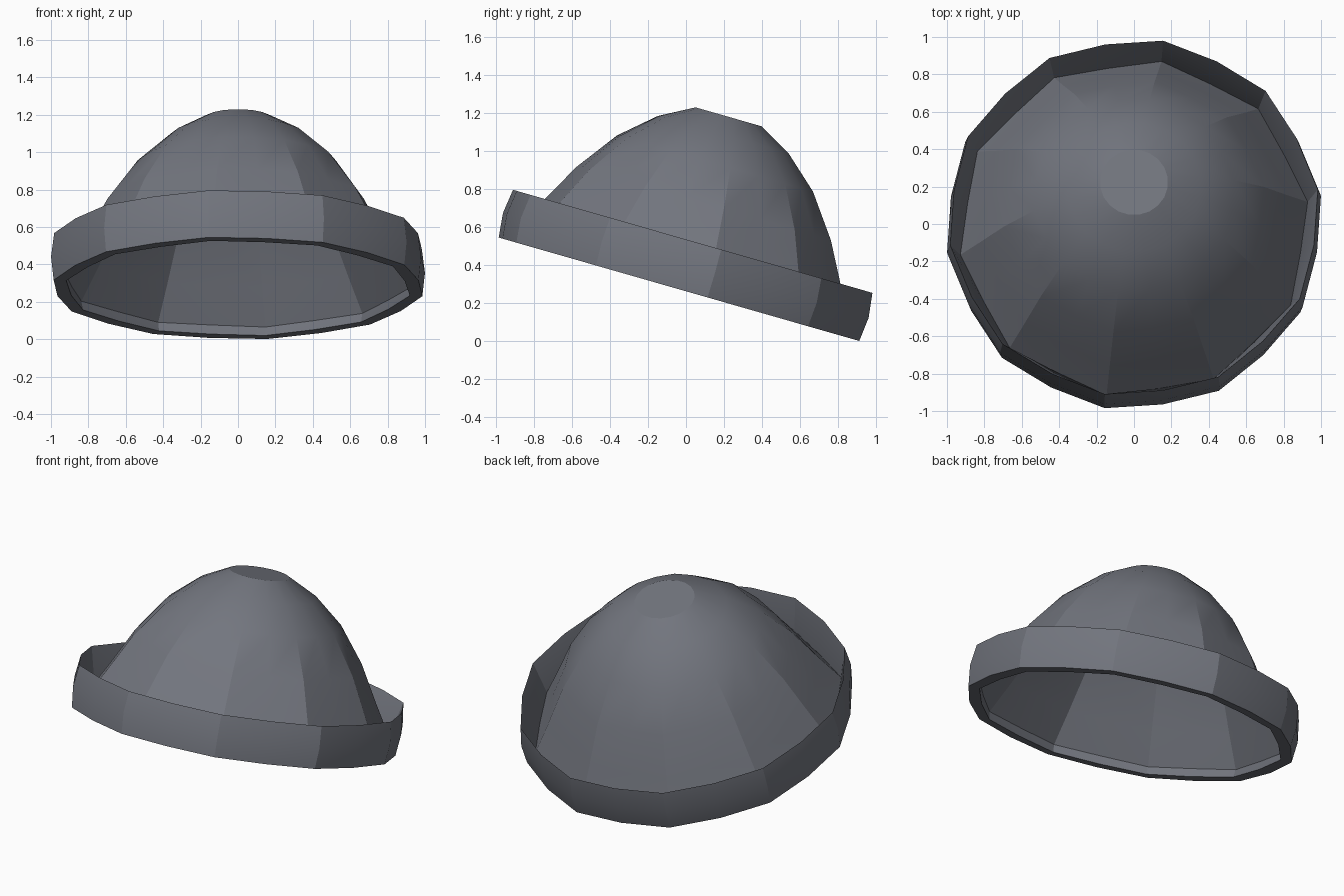
import bpy
import bmesh
from math import cos, sin, radians

cube = bpy.data.objects.get("Cube")
if cube:
    bpy.data.objects.remove(cube, do_unlink=True)

PANELS = 10          # each panel has one softly bowed centre line
TILT = radians(-16)  # the hat leans back, front edge raised

wool = bpy.data.materials.new("slate_grey_wool")
wool.use_nodes = True
grey = (0.17, 0.18, 0.21, 1)
wool.diffuse_color = grey
bsdf = next(n for n in wool.node_tree.nodes if n.type == 'BSDF_PRINCIPLED')
bsdf.inputs["Base Color"].default_value = grey
bsdf.inputs["Roughness"].default_value = 0.8


def add_ring(bm, radius, height, bow):
    """Ring with full radius at panel corners and radius * bow at panel centres."""
    verts = []
    for i in range(PANELS * 2):
        a = radians(9) + radians(180) * i / PANELS
        r = radius * (bow if i % 2 else 1)
        verts.append(bm.verts.new((r * cos(a), r * sin(a), height)))
    return verts


def bridge(bm, low, high):
    n = len(low)
    for i in range(n):
        j = (i + 1) % n
        bm.faces.new((low[i], low[j], high[j], high[i]))


def make_part(name, profile, closed):
    bm = bmesh.new()
    rings = [add_ring(bm, *p) for p in profile]
    for low, high in zip(rings, rings[1:]):
        bridge(bm, low, high)
    if closed:
        bridge(bm, rings[-1], rings[0])
    else:
        bm.faces.new(rings[-1])
    mesh = bpy.data.meshes.new(name)
    bm.to_mesh(mesh)
    bm.free()
    mesh.materials.append(wool)
    ob = bpy.data.objects.new(name, mesh)
    bpy.context.collection.objects.link(ob)
    ob.location = (0, -0.037, 0.273)
    ob.rotation_euler.x = TILT
    bpy.ops.object.select_all(action='DESELECT')
    ob.select_set(True)
    bpy.context.view_layer.objects.active = ob
    bpy.ops.object.shade_smooth_by_angle(angle=radians(20))
    return ob


# Crown: paneled dome, rounding out to a flat circular tip (radius, height, bow)
make_part("crown", [
    (0.94, 0.05, 0.958),
    (0.83, 0.24, 0.96),
    (0.705, 0.468, 0.965),
    (0.542, 0.688, 0.975),
    (0.362, 0.845, 0.988),
    (0.182, 0.943, 1.0),
], closed=False)

# Cuff: folded band, flaring away from the crown to a thin top edge
make_part("folded_cuff", [
    (0.93, 0.0, 0.97),
    (0.998, 0.0, 0.979),
    (1.012, 0.13, 0.979),
    (0.995, 0.262, 0.979),
    (0.94, 0.05, 0.958),
], closed=True)
